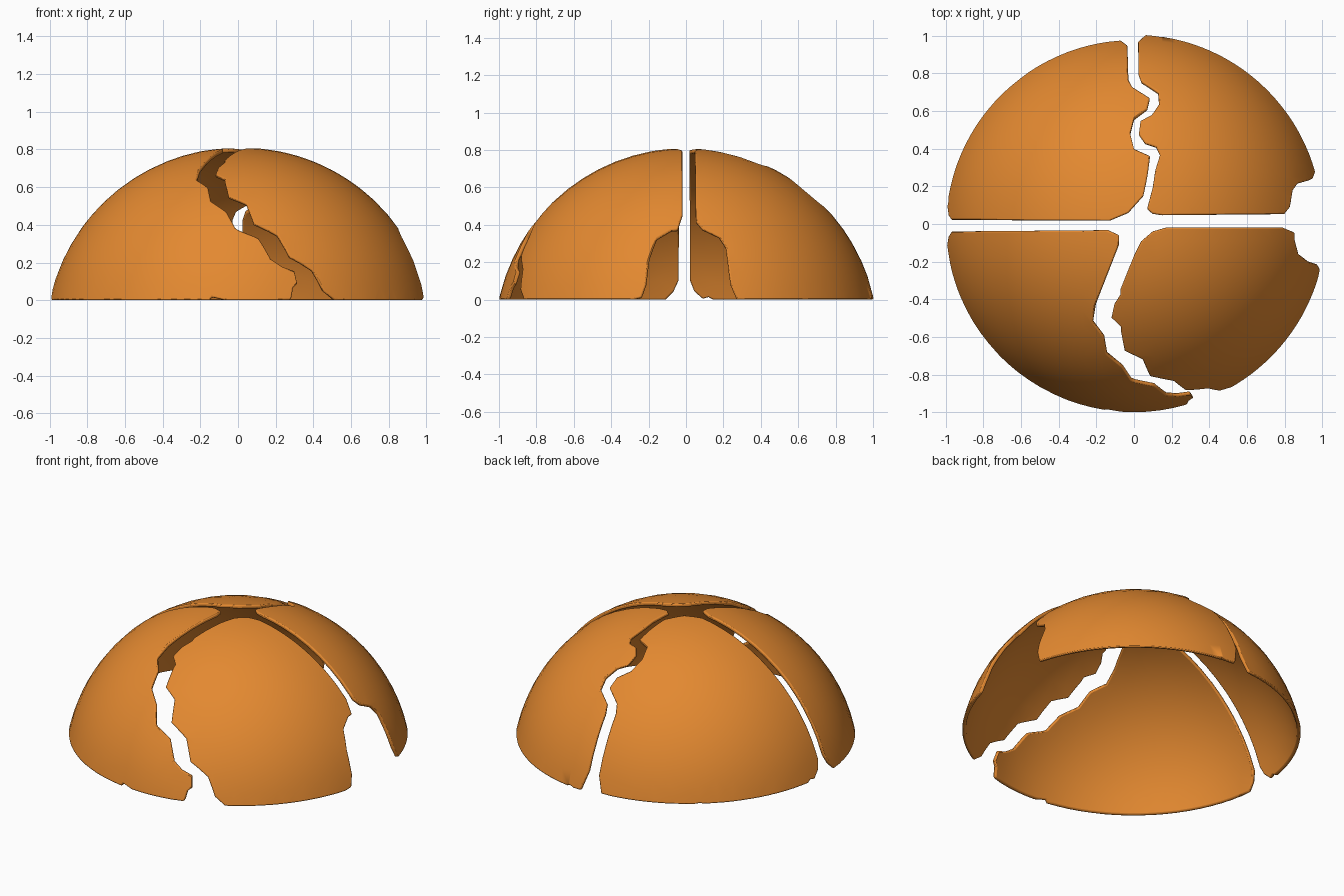
import bpy, bmesh, math
from mathutils import Vector

if "Cube" in bpy.data.objects:
    bpy.data.objects.remove(bpy.data.objects["Cube"])

# Spherical cap: base radius 1, height 0.81
R, DROP, WALL = 1.0223, 0.2123, 0.022
CENTRE = Vector((0, 0, -DROP))
MAX_ANGLE = math.acos(DROP / R)

orange = bpy.data.materials.new("shell_orange")
orange.diffuse_color = (0.77, 0.25, 0.03, 1)
orange.use_nodes = True
orange.node_tree.nodes["Principled BSDF"].inputs["Base Color"].default_value = orange.diffuse_color


def unroll(x, y):
    """Top-view point -> flat equidistant map of the dome."""
    r = min(math.hypot(x, y), 0.9995)
    s = math.asin(r / R) / MAX_ANGLE
    a = math.atan2(y, x)
    return Vector((s * math.cos(a), s * math.sin(a), 0))


def roll(p):
    """Flat map -> dome surface."""
    s = math.hypot(p.x, p.y)
    a = math.atan2(p.y, p.x)
    t = s * MAX_ANGLE
    return Vector((R * math.sin(t) * math.cos(a), R * math.sin(t) * math.sin(a),
                   max(0, R * math.cos(t) - DROP)))


def shell_piece(name, crack, shift=(0, 0)):
    """Dome shard: crack outline from rim to rim, closed along the rim."""
    pts = [(x - shift[0], y - shift[1]) for x, y in crack]
    flat = []
    for (x0, y0), (x1, y1) in zip(pts, pts[1:]):
        n = max(1, int(math.hypot(x1 - x0, y1 - y0) / 0.08))
        flat += [unroll(x0 + (x1 - x0) * i / n, y0 + (y1 - y0) * i / n) for i in range(n)]
    flat.append(unroll(*pts[-1]))
    # rim arc back to the start
    a0 = math.atan2(pts[-1][1], pts[-1][0])
    a1 = math.atan2(pts[0][1], pts[0][0])
    d = (a1 - a0 + math.pi) % (2 * math.pi) - math.pi
    flat += [Vector((math.cos(a0 + d * i / 24), math.sin(a0 + d * i / 24), 0)) for i in range(1, 24)]

    bm = bmesh.new()
    bm.faces.new([bm.verts.new(p) for p in flat])
    # cut into a grid so that it can curve
    for axis in (Vector((1, 0, 0)), Vector((0, 1, 0))):
        for i in range(-14, 15):
            bmesh.ops.bisect_plane(bm, geom=bm.verts[:] + bm.edges[:] + bm.faces[:],
                                   dist=1e-4, plane_co=axis * (i * 0.07 + 0.003), plane_no=axis)
    bmesh.ops.remove_doubles(bm, verts=bm.verts[:], dist=0.014)
    for v in bm.verts:
        v.co = roll(v.co)
    # inner skin and edge walls
    ext = bmesh.ops.extrude_face_region(bm, geom=bm.faces[:], use_keep_orig=True)
    for v in ext["geom"]:
        if isinstance(v, bmesh.types.BMVert):
            v.co = CENTRE + (v.co - CENTRE) * ((R - WALL) / R)
            v.co.z = max(0, v.co.z)
    bmesh.ops.recalc_face_normals(bm, faces=bm.faces[:])
    bmesh.ops.translate(bm, verts=bm.verts[:], vec=(shift[0], shift[1], 0))
    me = bpy.data.meshes.new(name)
    bm.to_mesh(me)
    bm.free()
    me.materials.append(orange)
    ob = bpy.data.objects.new(name, me)
    bpy.context.collection.objects.link(ob)
    bev = ob.modifiers.new("soft_edges", "BEVEL")
    bev.width, bev.segments = 0.007, 2
    bev.limit_method, bev.angle_limit = "ANGLE", math.radians(60)
    bev.use_clamp_overlap = False
    bpy.ops.object.select_all(action="DESELECT")
    ob.select_set(True)
    bpy.context.view_layer.objects.active = ob
    bpy.ops.object.shade_smooth_by_angle(angle=math.radians(50))


shell_piece("front_left_shell", [
    (-.994, -.11), (-.986, -.065), (-.97, -.04), (-.14, -.033), (-.08, -.06), (-.08, -.11),
    (-.205, -.43), (-.22, -.52), (-.16, -.6), (-.145, -.69), (-.06, -.76), (-.01, -.835),
    (.11, -.86), (.175, -.91), (.30, -.905), (.315, -.925), (.28, -.965)])

shell_piece("front_right_shell", [
    (.505, -.88), (.455, -.887), (.395, -.875), (.275, -.885), (.21, -.835), (.085, -.81),
    (.045, -.72), (-.05, -.675), (-.07, -.57), (-.12, -.5), (-.105, -.43), (0, -.17),
    (.04, -.09), (.1, -.04), (.17, -.02), (.80, -.02), (.855, -.045), (.875, -.16),
    (.925, -.198), (.975, -.215), (.988, -.24), (.985, -.275)], shift=(.02, 0))

shell_piece("back_right_shell", [
    (.965, .275), (.955, .245), (.94, .235), (.87, .215), (.845, .18), (.83, .09), (.80, .053),
    (.15, .047), (.10, .055), (.07, .08), (.1, .19), (.115, .29), (.14, .37), (.12, .41),
    (.06, .43), (.025, .48), (.035, .55), (.11, .59), (.14, .65), (.13, .7), (.04, .76),
    (.025, .8), (.022, .97), (.06, 1.005)], shift=(0, .006))

shell_piece("back_left_shell", [
    (-.992, .09), (-.986, .045), (-.97, .022), (-.13, .018), (-.03, .06), (.05, .15),
    (.065, .22), (.09, .36), (0, .4), (-.02, .48), (0, .56), (.08, .62), (.085, .67),
    (-.01, .73), (-.03, .77), (-.035, .95), (-.07, .98)], shift=(0, -.022))
